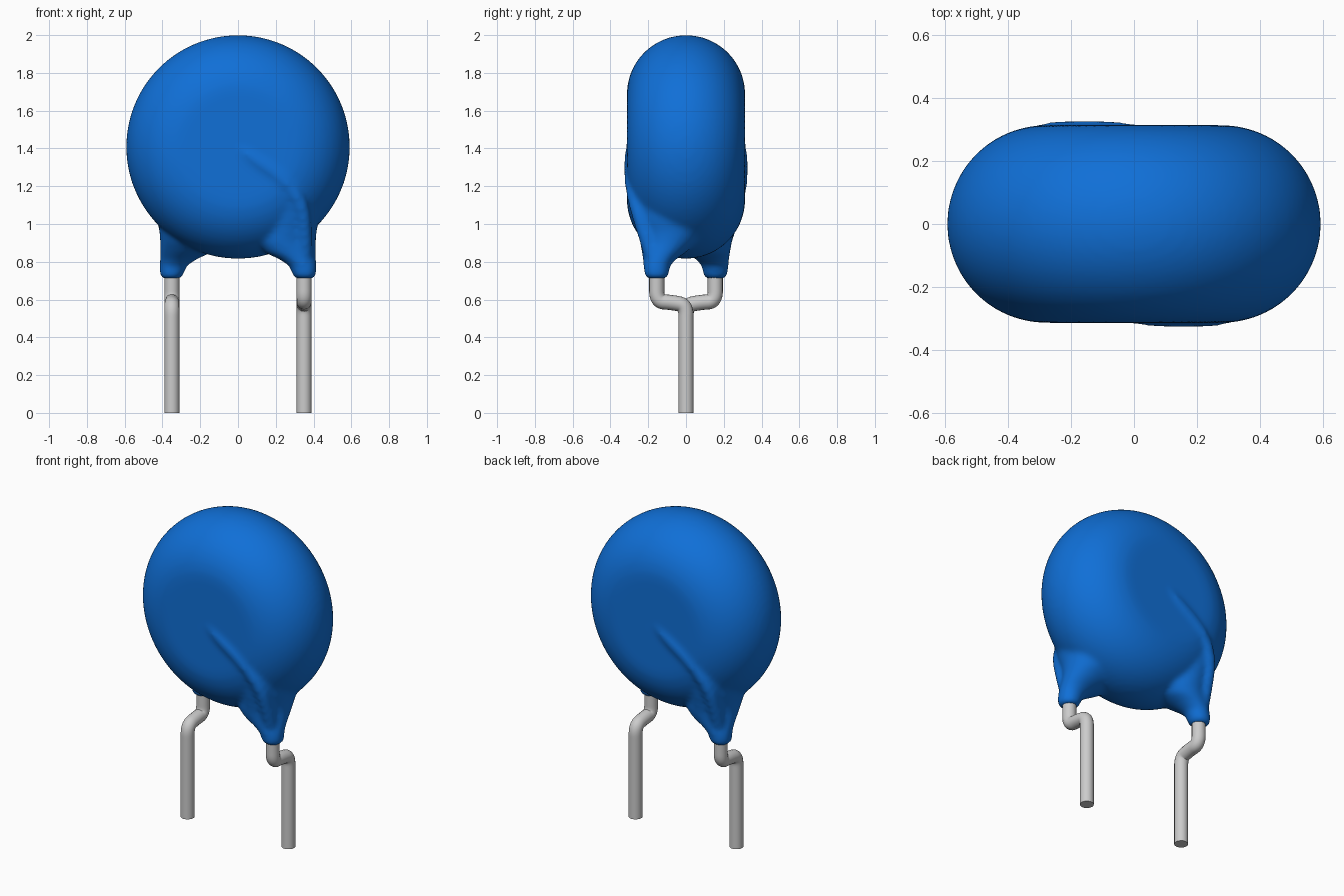
import bpy, bmesh, math
from mathutils import Vector

cube = bpy.data.objects.get("Cube")
if cube:
    bpy.data.objects.remove(cube, do_unlink=True)


def material(name, rgb, rough):
    m = bpy.data.materials.new(name)
    m.use_nodes = True
    m.diffuse_color = (*rgb, 1)
    bsdf = m.node_tree.nodes["Principled BSDF"]
    bsdf.inputs["Base Color"].default_value = (*rgb, 1)
    bsdf.inputs["Roughness"].default_value = rough
    return m


BLUE = material("blue coating", (0.005, 0.16, 0.68), 0.4)
GREY = material("tinned metal", (0.6, 0.6, 0.6), 0.4)


def select_only(*objs):
    bpy.ops.object.select_all(action='DESELECT')
    for o in objs:
        o.select_set(True)
    bpy.context.view_layer.objects.active = objs[0]


def add_mesh(name, bm, mat):
    bmesh.ops.recalc_face_normals(bm, faces=bm.faces[:])
    me = bpy.data.meshes.new(name)
    bm.to_mesh(me)
    bm.free()
    me.materials.append(mat)
    ob = bpy.data.objects.new(name, me)
    bpy.context.collection.objects.link(ob)
    return ob


def tube(name, pts, radius, mat, s):
    """Round wire along a smooth path; s = -1 turns it half round z."""
    cu = bpy.data.curves.new(name, 'CURVE')
    cu.dimensions = '3D'
    cu.bevel_depth = radius
    cu.bevel_resolution = 6
    cu.use_fill_caps = True
    sp = cu.splines.new('NURBS')
    sp.points.add(len(pts) - 1)
    for p, (x, y, z) in zip(sp.points, pts):
        p.co = (s * x, s * y, z, 1)
    sp.order_u = 3
    sp.use_endpoint_u = True
    sp.resolution_u = 10
    cu.materials.append(mat)
    ob = bpy.data.objects.new(name, cu)
    bpy.context.collection.objects.link(ob)
    select_only(ob)
    bpy.ops.object.convert(target='MESH')
    return bpy.context.object


def collar(name, rows, s):
    """Loft of level ellipses given as z, x min, x max, y min, y max."""
    bm = bmesh.new()
    n, rings = 32, []
    for z, x0, x1, y0, y1 in rows:
        ring = []
        for i in range(n):
            a = math.tau * i / n
            ring.append(bm.verts.new((
                s * ((x0 + x1) / 2 + (x1 - x0) / 2 * math.cos(a)),
                s * ((y0 + y1) / 2 + (y1 - y0) / 2 * math.sin(a)), z)))
        rings.append(ring)
    for a, b in zip(rings, rings[1:]):
        for i in range(n):
            j = (i + 1) % n
            bm.faces.new((a[i], a[j], b[j], b[i]))
    bm.faces.new(rings[0])
    bm.faces.new(rings[-1])
    return add_mesh(name, bm, BLUE)


# Thick disc with a fully rounded rim, spun about the y axis
CZ, R, T = 1.408, 0.592, 0.313
bm = bmesh.new()
prof = [(0, -T)]
prof += [(R - T + T * math.cos(a), T * math.sin(a))
         for a in (math.radians(-90 + 7.5 * k) for k in range(25))]
prof += [(0, T)]
verts = [bm.verts.new((r, y, CZ)) for r, y in prof]
edges = [bm.edges.new(p) for p in zip(verts, verts[1:])]
bmesh.ops.spin(bm, geom=verts + edges, cent=(0, 0, CZ), axis=(0, 1, 0),
               angle=math.tau, steps=96, use_duplicate=False)
bmesh.ops.remove_doubles(bm, verts=bm.verts[:], dist=1e-4)
body = add_mesh("coated_body", bm, BLUE)

# Flared collars and buried wire ridges, one on each face
ROWS = [
    (0.712, 0.305, 0.400, -0.205, -0.105),
    (0.730, 0.290, 0.415, -0.221, -0.091),
    (0.780, 0.270, 0.415, -0.225, -0.083),
    (0.815, 0.215, 0.414, -0.229, -0.050),
    (0.850, 0.140, 0.413, -0.234, 0.000),
    (0.900, 0.090, 0.412, -0.242, 0.060),
    (0.960, 0.100, 0.416, -0.255, 0.100),
    (1.030, 0.100, 0.430, -0.272, 0.100),
    (1.120, 0.150, 0.430, -0.290, 0.100),
    (1.200, 0.150, 0.350, -0.305, 0.100),
]
RIDGE = [(-0.02, -0.27, 1.42), (0.06, -0.287, 1.36), (0.24, -0.287, 1.24),
         (0.33, -0.268, 1.12), (0.355, -0.225, 0.98), (0.353, -0.165, 0.78)]
parts = [body]
for s in (1, -1):
    parts.append(collar("collar", ROWS, s))
    parts.append(tube("ridge", RIDGE, 0.042, BLUE, s))
select_only(*parts)
bpy.ops.object.join()

# Fuse the coating into one soft skin
rm = body.modifiers.new("fuse", 'REMESH')
rm.mode = 'VOXEL'
rm.voxel_size = 0.014
rm.use_smooth_shade = True
sm = body.modifiers.new("soften", 'SMOOTH')
sm.factor = 0.5
sm.iterations = 10

# Kinked wire legs that meet the centre plane
LEG = [(0.35, -0.155, 0.80), (0.35, -0.155, 0.70), (0.35, -0.155, 0.59),
       (0.35, -0.075, 0.585), (0.35, 0, 0.57), (0.35, 0, 0.46),
       (0.35, 0, 0.0)]
for s, name in ((1, "left_leg"), (-1, "right_leg")):
    leg = tube(name, LEG, 0.04, GREY, s)
    select_only(leg)
    bpy.ops.object.shade_smooth_by_angle(angle=math.radians(40))
